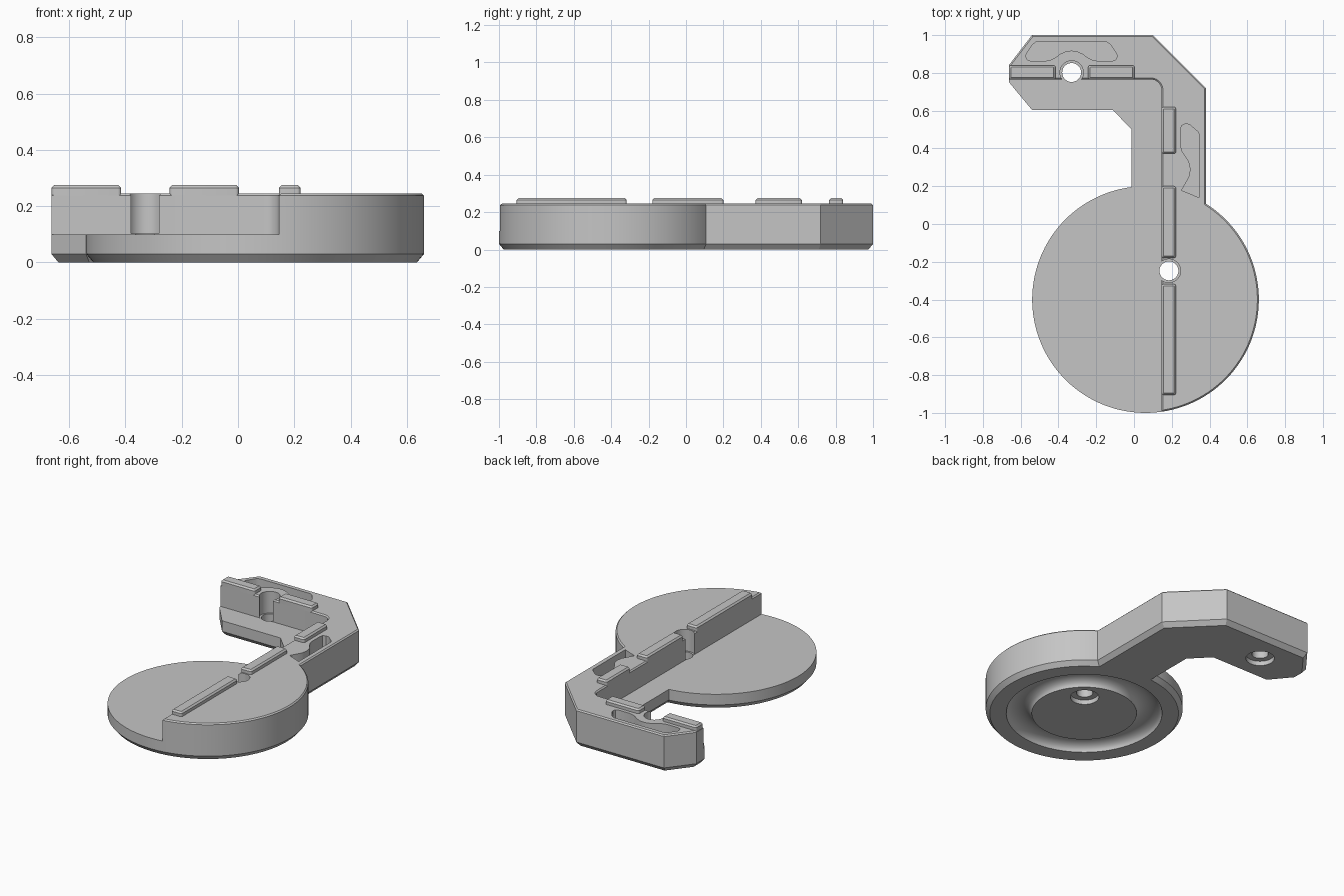
import bpy, bmesh, math
from mathutils import Vector

cube = bpy.data.objects.get("Cube")
if cube:
    bpy.data.objects.remove(cube, do_unlink=True)

grey = bpy.data.materials.new("light grey plastic")
grey.use_nodes = True
GREY = (0.56, 0.56, 0.56, 1)
grey.diffuse_color = GREY
grey.node_tree.nodes["Principled BSDF"].inputs["Base Color"].default_value = GREY


def arc(cx, cy, r, a0, a1, n):
    """Points on an arc, angles in degrees, both ends included."""
    return [(cx + r * math.cos(math.radians(a0 + (a1 - a0) * i / n)),
             cy + r * math.sin(math.radians(a0 + (a1 - a0) * i / n))) for i in range(n + 1)]


def circle(cx, cy, r, n=64):
    return arc(cx, cy, r, 0, 360, n)[:-1]


def inset(pts, d):
    """Shrink a counter-clockwise outline by d (grow it if d is negative)."""
    out = []
    for i, p in enumerate(pts):
        p = Vector(p)
        e1 = (p - Vector(pts[i - 1])).normalized()
        e2 = (Vector(pts[(i + 1) % len(pts)]) - p).normalized()
        n1, n2 = Vector((-e1.y, e1.x)), Vector((-e2.y, e2.x))
        out.append(tuple(p + (n1 + n2) * (d / (1 + n1.dot(n2)))))
    return out


def loft(name, layers, ring=False):
    """Solid through stacked outlines [(points, z), ...]; a ring joins last to first."""
    bm = bmesh.new()
    loops = [[bm.verts.new((x, y, z)) for x, y in pts] for pts, z in layers]
    n = len(loops[0])
    if ring:
        loops.append(loops[0])
    else:
        bm.faces.new(loops[0][::-1])
        bm.faces.new(loops[-1])
    for a, b in zip(loops, loops[1:]):
        for i in range(n):
            j = (i + 1) % n
            bm.faces.new((a[i], a[j], b[j], b[i]))
    bmesh.ops.recalc_face_normals(bm, faces=bm.faces)
    mesh = bpy.data.meshes.new(name)
    bm.to_mesh(mesh)
    bm.free()
    mesh.materials.append(grey)
    ob = bpy.data.objects.new(name, mesh)
    bpy.context.collection.objects.link(ob)
    return ob


def activate(ob):
    bpy.ops.object.select_all(action='DESELECT')
    ob.select_set(True)
    bpy.context.view_layer.objects.active = ob


def cut(ob, cutters):
    """Subtract each cutter, then discard it."""
    for c in cutters:
        m = ob.modifiers.new("cut", 'BOOLEAN')
        m.operation, m.solver, m.object = 'DIFFERENCE', 'EXACT', c
        activate(ob)
        bpy.ops.object.modifier_apply(modifier=m.name)
        bpy.data.objects.remove(c, do_unlink=True)


# Main dimensions
CX, CY, R = 0.061, -0.40, 0.60
WALL_X, WALL_Y = 0.145, 0.765
LOW, HIGH, RAIL = 0.10, 0.245, 0.275
ARM_OUT, ARM_IN = 0.38, -0.012


def disc_angle(x):
    """Angle on the back of the disc edge at a given x."""
    return math.degrees(math.acos((x - CX) / R))


# Disc and hooked arm at full height
plan = (arc(CX, CY, R, disc_angle(ARM_IN) - 360, disc_angle(ARM_OUT), 110) +
        [(ARM_OUT, 0.72), (0.10, 1.0), (-0.54, 1.0), (-0.663, 0.84), (-0.663, 0.752),
         (-0.54, 0.604), (-0.113, 0.604), (ARM_IN, 0.50)])
body = loft("body", [(inset(plan, 0.025), 0), (plan, 0.03),
                     (plan, HIGH - 0.008), (inset(plan, 0.008), HIGH)])

# Cutter: lowers everything in front of the stepped wall
low_area = ([(-2, -2), (WALL_X, -2)] +
            arc(WALL_X - 0.055, WALL_Y - 0.055, 0.055, 0, 90, 10) + [(-2, WALL_Y)])
step = loft("step_cutter", [(low_area, LOW), (low_area, HIGH - 0.008),
                            (inset(low_area, -0.018), HIGH + 0.01)])

# Cutters: two counterbored pin holes
holes = []
for x, y in ((-0.33, 0.802), (0.185, -0.248)):
    steps = [(0.087, -0.03), (0.087, 0.03), (0.05, 0.03),
             (0.05, 0.102), (0.062, 0.102), (0.062, 0.35)]
    holes.append(loft("hole_cutter", [(circle(x, y, r), z) for r, z in steps]))

# Cutter: round-bottomed ring groove under the disc
G_MID, G_HALF, G_DEEP = 0.3975, 0.0775, 0.05
section = [(G_MID + G_HALF * math.cos(math.pi * i / 12), G_DEEP * math.sin(math.pi * i / 12))
           for i in range(13)]
section += [(G_MID - G_HALF, -0.03), (G_MID + G_HALF, -0.03)]
groove = loft("groove_cutter", [(circle(CX, CY, r, 96), z) for r, z in section], ring=True)

# Cutters: two pockets that bulge around the pins
half = [(0.0, 0.918), (0.03, 0.914), (0.06, 0.90), (0.09, 0.878), (0.115, 0.867),
        (0.14, 0.863), (0.215, 0.863), (0.235, 0.87), (0.242, 0.888), (0.238, 0.902),
        (0.205, 0.951), (0.19, 0.962), (0.178, 0.965)]
arm_pocket = ([(-0.331 + u, v) for u, v in half] +
              [(-0.331 - u, v) for u, v in half[:0:-1]])
side_pocket = [(0.252, 0.178), (0.345, 0.14), (0.345, 0.475), (0.338, 0.489),
               (0.293, 0.527), (0.27, 0.53), (0.252, 0.52), (0.247, 0.50),
               (0.247, 0.42), (0.252, 0.39), (0.267, 0.365), (0.29, 0.333),
               (0.30, 0.288), (0.292, 0.248), (0.272, 0.213)]
pockets = [loft("pocket_cutter", [(p, LOW), (p, 0.35)]) for p in (arm_pocket, side_pocket)]

cut(body, [step, groove] + holes + pockets)


# Raised rails along the step
def rail(name, x0, x1, y0, y1):
    r = 0.012
    pts = []
    for cx, cy, a in ((x1 - r, y0 + r, -90), (x1 - r, y1 - r, 0),
                      (x0 + r, y1 - r, 90), (x0 + r, y0 + r, 180)):
        pts += arc(cx, cy, r, a, a + 90, 4)
    return loft(name, [(pts, HIGH - 0.012), (pts, RAIL - 0.01), (inset(pts, 0.01), RAIL)])


parts = [body]
for name, y0, y1 in (("front_rail", -0.905, -0.318), ("middle_rail", -0.18, 0.20),
                     ("neck_rail", 0.372, 0.62)):
    parts.append(rail(name, WALL_X, 0.222, y0, y1))
for name, x0, x1 in (("arm_tip_rail", -0.662, -0.415), ("arm_rail", -0.243, 0.003)):
    parts.append(rail(name, x0, x1, WALL_Y, 0.84))

for ob in parts:
    activate(ob)
    bpy.ops.object.shade_smooth_by_angle(angle=math.radians(25))
